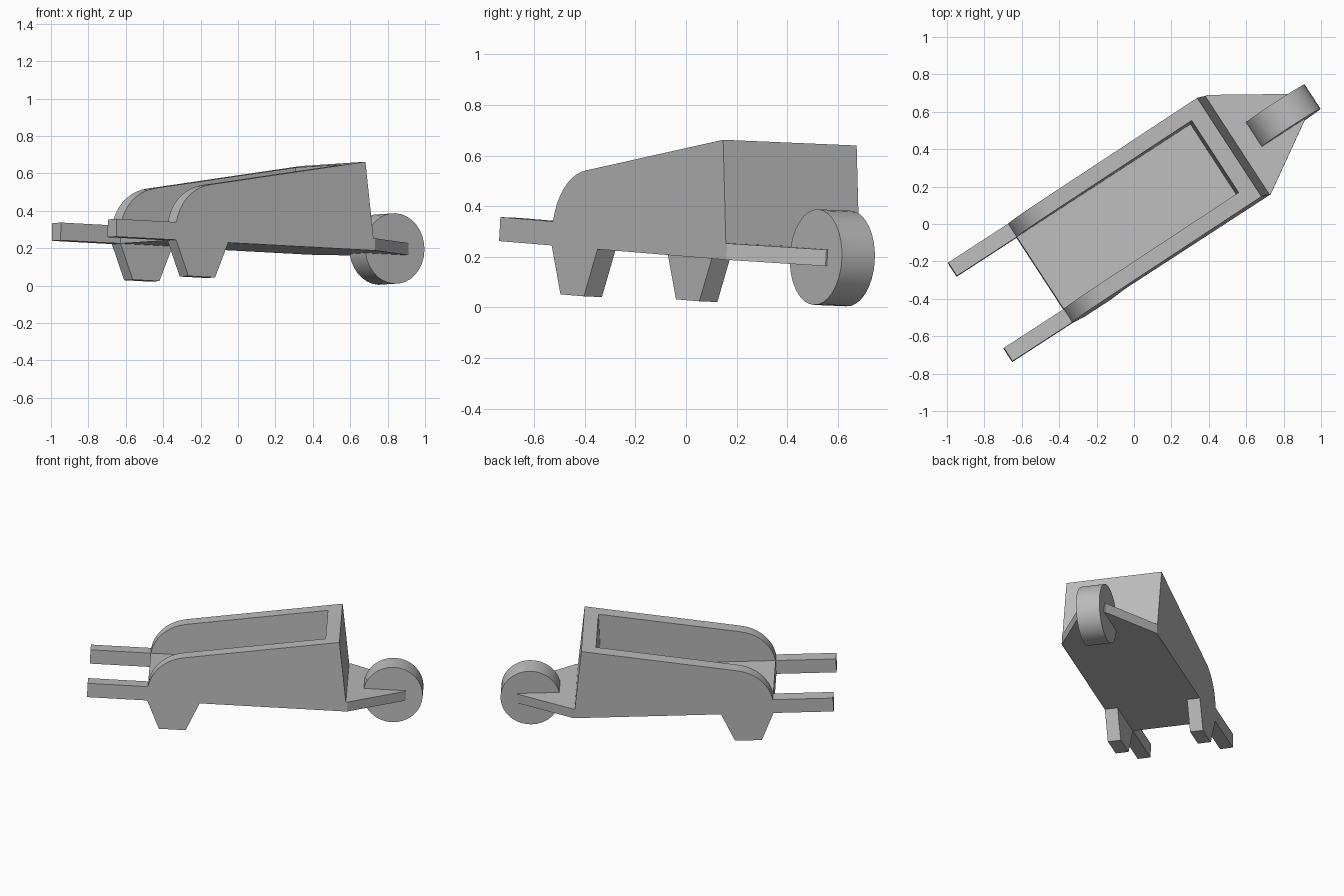
import bpy, bmesh, math
from mathutils import Matrix, Vector
from mathutils.geometry import interpolate_bezier

cube = bpy.data.objects.get("Cube")
if cube:
    bpy.data.objects.remove(cube, do_unlink=True)

grey = bpy.data.materials.new("plain_grey")
grey.use_nodes = True
GREY = (0.5, 0.5, 0.5, 1)
grey.diffuse_color = GREY
grey.node_tree.nodes["Principled BSDF"].inputs["Base Color"].default_value = GREY

# Barrow frame: length, width and height axes, resting slightly tilted
yaw = math.radians(33)
length = Vector((math.cos(yaw), math.sin(yaw), -0.045)).normalized()
width = Vector((-math.sin(yaw), math.cos(yaw), -0.036))
height = length.cross(width).normalized()
width = height.cross(length)
frame = Matrix((length, width, height)).transposed().to_4x4()
frame.translation = Vector((-0.027, 0.042, 0.208))

HALF, WALL, RAIL = 0.315, 0.085, 0.095
INNER = HALF - WALL


def make_object(name, bm):
    bmesh.ops.recalc_face_normals(bm, faces=bm.faces)
    mesh = bpy.data.meshes.new(name)
    bm.to_mesh(mesh)
    bm.free()
    mesh.materials.append(grey)
    obj = bpy.data.objects.new(name, mesh)
    obj.matrix_world = frame
    bpy.context.collection.objects.link(obj)
    return obj


def extrude_outline(name, points, depth):
    """Make a prism from 3D outline points and an extrusion vector."""
    bm = bmesh.new()
    face = bm.faces.new([bm.verts.new(p) for p in points])
    result = bmesh.ops.extrude_face_region(bm, geom=[face])
    verts = [g for g in result["geom"] if isinstance(g, bmesh.types.BMVert)]
    bmesh.ops.translate(bm, verts=verts, vec=depth)
    return make_object(name, bm)


def side_prism(name, outline, half):
    return extrude_outline(name, [(x, -half, z) for x, z in outline], (0, 2 * half, 0))


# Tray body: side outline with handle, curved shoulder and leg
BACK = -0.568
shoulder = interpolate_bezier(
    Vector((BACK, 0, RAIL)), Vector((-0.55, 0, 0.21)),
    Vector((-0.46, 0, 0.29)), Vector((-0.348, 0, 0.307)), 10)
outline = [(-0.95, 0), (-0.95, RAIL)]
outline += [(p.x, p.z) for p in shoulder]
outline += [(0.63, 0.472), (0.70, 0), (-0.235, 0), (-0.315, -0.19), (-0.485, -0.19), (BACK, 0)]
body = side_prism("tray_body", outline, HALF)

# Hollow out the tray and the gaps between legs and handles
hollow = [(-2, -1), (-0.235, -1), (-0.235, 0), (BACK, 0), (BACK, RAIL),
          (0.54, RAIL), (0.54, 1), (-2, 1)]
cutter = side_prism("hollow_cutter", hollow, INNER)
cutter.hide_render = True
cut = body.modifiers.new("hollow", 'BOOLEAN')
cut.object, cut.operation, cut.solver = cutter, 'DIFFERENCE', 'EXACT'
bpy.context.view_layer.objects.active = body
body.select_set(True)
bpy.ops.object.modifier_apply(modifier=cut.name)
bpy.data.objects.remove(cutter, do_unlink=True)

# Tapered fork carrying the wheel
fork = extrude_outline("wheel_fork", [
    (0.69, -HALF, 0), (0.70, -HALF, 0), (1.065, -0.084, 0),
    (1.065, 0.084, 0), (0.70, HALF, 0), (0.69, HALF, 0)], (0, 0, 0.065))

# Wheel
bm = bmesh.new()
bmesh.ops.create_cone(
    bm, cap_ends=True, segments=32, radius1=0.189, radius2=0.189, depth=0.155,
    matrix=Matrix.Translation((0.982, 0, 0.032)) @ Matrix.Rotation(math.pi / 2, 4, 'X'))
wheel = make_object("front_wheel", bm)

for obj in (body, wheel):
    bpy.ops.object.select_all(action='DESELECT')
    obj.select_set(True)
    bpy.context.view_layer.objects.active = obj
    bpy.ops.object.shade_smooth_by_angle(angle=math.radians(30))
